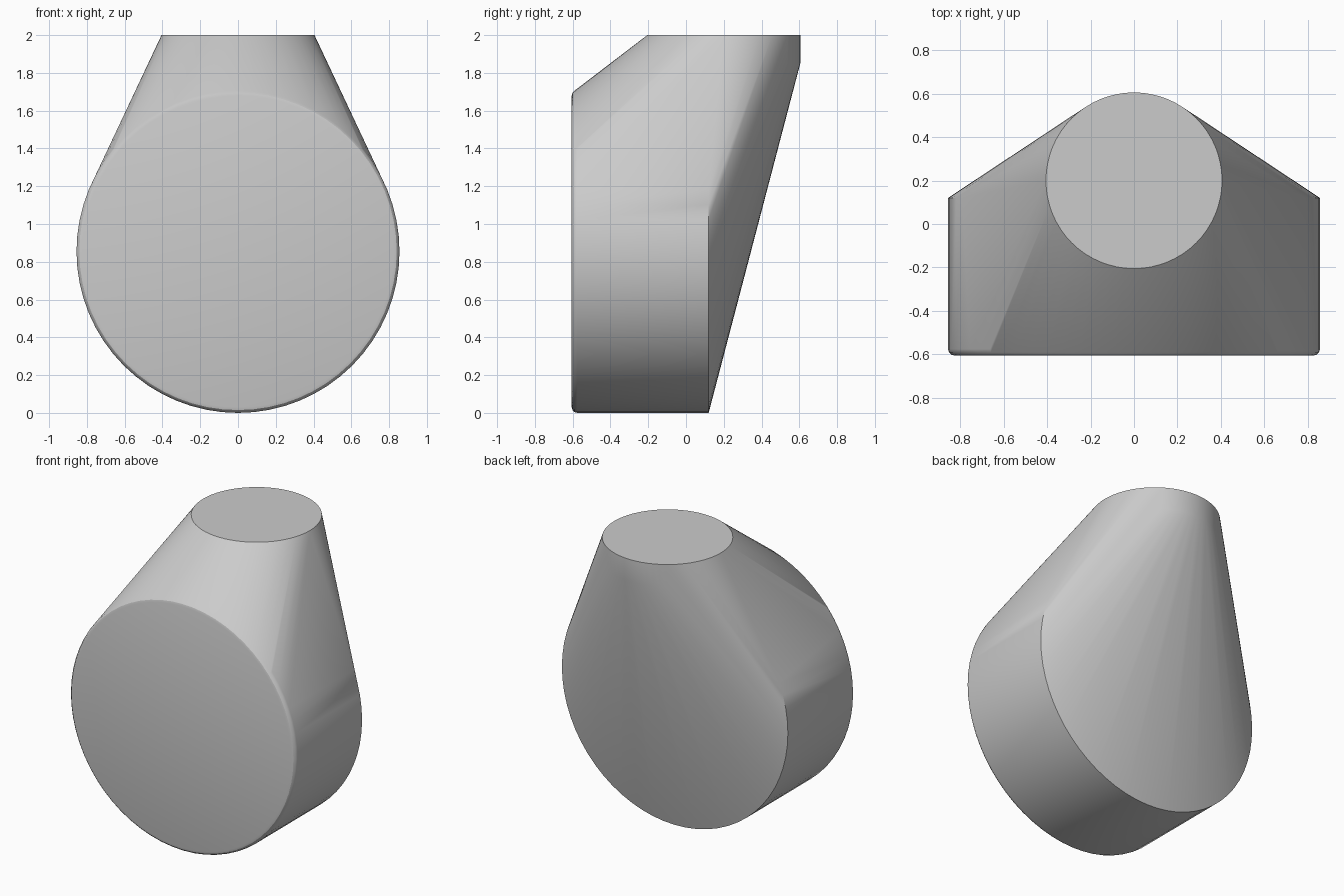
import bpy, bmesh, math
from mathutils import Vector

cube = bpy.data.objects.get("Cube")
if cube:
    bpy.data.objects.remove(cube, do_unlink=True)

SEGMENTS = 64
DRUM_R, NECK_R, RIM = 0.855, 0.405, 0.03


def ring(bm, centre, radius, u, v):
    """Add a circle of points spanned by directions u and v."""
    for i in range(SEGMENTS):
        a = 2 * math.pi * i / SEGMENTS
        bm.verts.new(Vector(centre) + radius * (math.cos(a) * Vector(u) + math.sin(a) * Vector(v)))


X, Y, Z = (1, 0, 0), (0, 1, 0), (0, 0, 1)
bm = bmesh.new()

# Upright drum with a softly rounded front rim
for step in range(4):
    t = step / 3 * math.pi / 2
    ring(bm, (0, -0.605 + RIM * (1 - math.sin(t)), DRUM_R),
         DRUM_R - RIM * (1 - math.cos(t)), X, Z)
ring(bm, (0, 0.12, DRUM_R), DRUM_R, X, Z)

# Round neck with a short straight collar
for z in (1.85, 2.0):
    ring(bm, (0, 0.2, z), NECK_R, X, Y)

# Stretch one skin over drum and neck
hull = bmesh.ops.convex_hull(bm, input=bm.verts[:])
unused = {g for g in hull["geom_interior"] + hull["geom_unused"] if isinstance(g, bmesh.types.BMVert)}
bmesh.ops.delete(bm, geom=list(unused), context="VERTS")
bmesh.ops.dissolve_limit(bm, angle_limit=math.radians(0.2), verts=bm.verts[:], edges=bm.edges[:])
bmesh.ops.recalc_face_normals(bm, faces=bm.faces[:])

mesh = bpy.data.meshes.new("duct_elbow")
bm.to_mesh(mesh)
bm.free()
body = bpy.data.objects.new("duct_elbow", mesh)
bpy.context.collection.objects.link(body)

# Plain grey finish
grey = bpy.data.materials.new("plain_grey")
grey.use_nodes = True
colour = (0.6, 0.6, 0.6, 1)
grey.diffuse_color = colour
grey.node_tree.nodes["Principled BSDF"].inputs["Base Color"].default_value = colour
mesh.materials.append(grey)

bpy.context.view_layer.objects.active = body
body.select_set(True)
bpy.ops.object.shade_smooth_by_angle(angle=math.radians(30))
